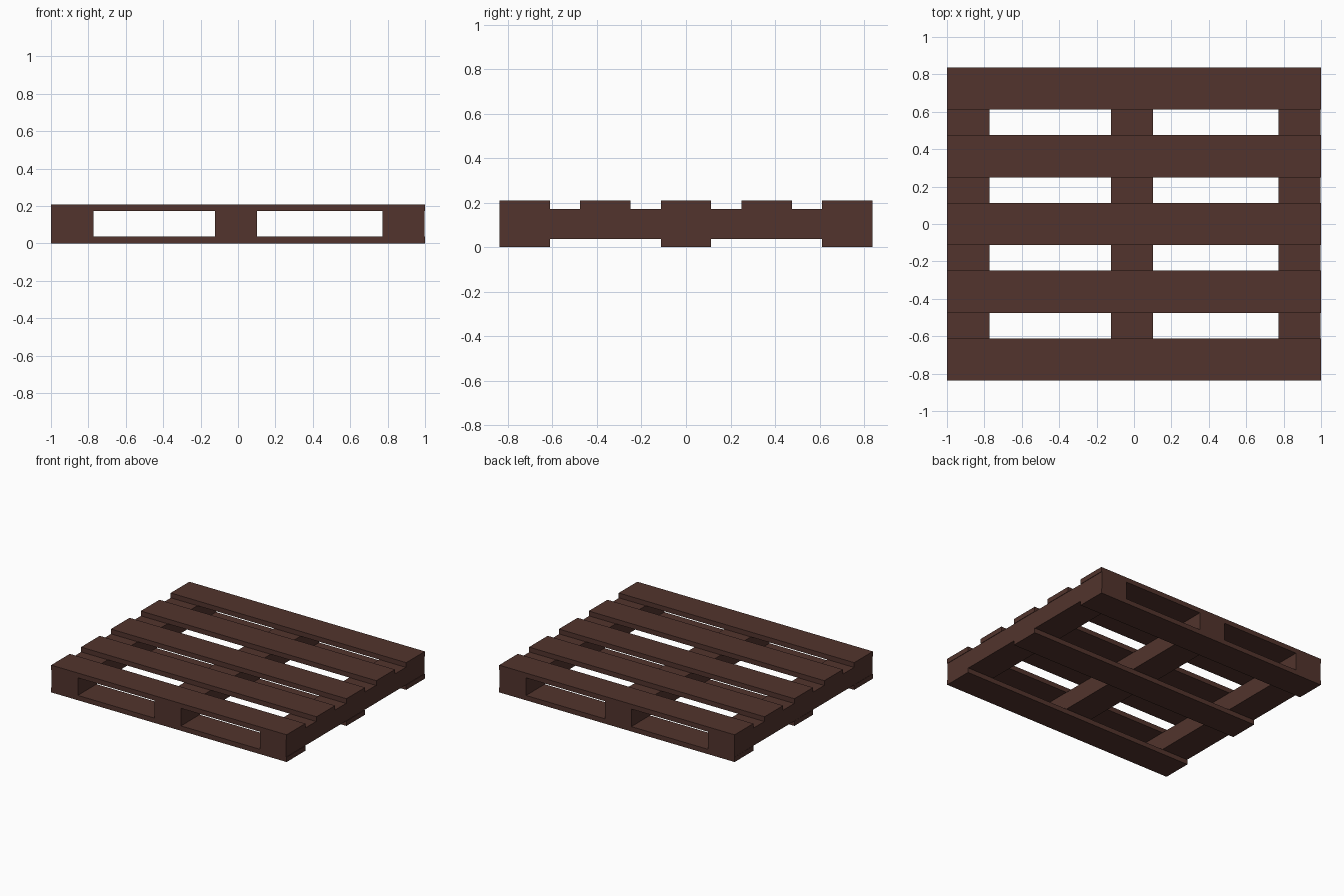
import bpy

# Remove the default cube only
default = bpy.data.objects.get("Cube")
if default:
    bpy.data.objects.remove(default, do_unlink=True)

# Dark brown timber
wood = bpy.data.materials.new("dark_brown_wood")
wood.use_nodes = True
color = (0.084, 0.034, 0.026, 1.0)
wood.diffuse_color = color
bsdf = wood.node_tree.nodes["Principled BSDF"]
bsdf.inputs["Base Color"].default_value = color
bsdf.inputs["Roughness"].default_value = 0.8


def plank(name, center, size):
    """Add a sharp-edged rectangular timber."""
    bpy.ops.mesh.primitive_cube_add(size=1, location=center)
    obj = bpy.context.object
    obj.name = name
    obj.scale = size
    bpy.ops.object.transform_apply(location=False, rotation=False, scale=True)
    obj.data.materials.append(wood)


BOARD_W = 0.226
BOARD_T = 0.037
HEIGHT = 0.209
DEPTH = 1.676
PITCH = (DEPTH - BOARD_W) / 4
STRINGER_H = HEIGHT - 2 * BOARD_T

# Five deck boards across the top
for i in range(5):
    plank(f"deck_board_{i + 1}", (0, (i - 2) * PITCH, HEIGHT - BOARD_T / 2),
          (2, BOARD_W, BOARD_T))

# Three base boards under the front, middle and back
for name, i in (("front", -2), ("middle", 0), ("back", 2)):
    plank(f"{name}_base_board", (0, i * PITCH, BOARD_T / 2),
          (2, BOARD_W, BOARD_T))

# Three solid stringers running front to back between the boards
for name, x in (("right", -0.886), ("middle", -0.010), ("left", 0.884)):
    plank(f"{name}_stringer", (x, 0, HEIGHT / 2),
          (0.225, DEPTH, STRINGER_H))
